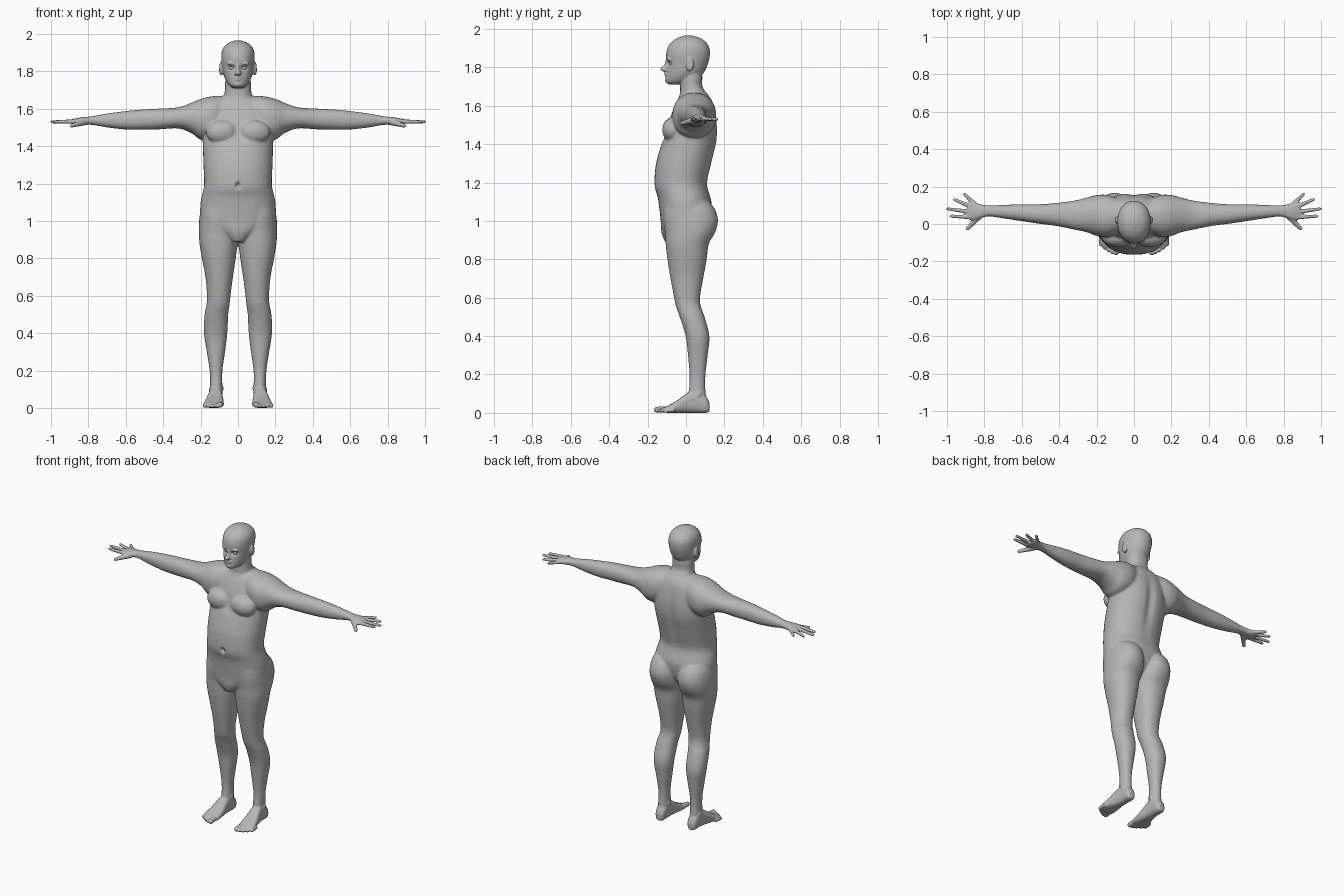
import bpy
import bmesh
import math
from mathutils import Matrix, Vector

cube = bpy.data.objects.get("Cube")
if cube:
    bpy.data.objects.remove(cube, do_unlink=True)

skin = bpy.data.materials.new("plain_grey")
skin.use_nodes = True
grey = (.47, .47, .47, 1)
skin.diffuse_color = grey
skin.node_tree.nodes["Principled BSDF"].inputs["Base Color"].default_value = grey


def blend(rows, steps=5):
    """Smooth in-between rows through the given ones."""
    result = []
    last = len(rows) - 1
    for i in range(last):
        before, start, end, after = (rows[max(0, i - 1)], rows[i],
                                     rows[i + 1], rows[min(last, i + 2)])
        for k in range(steps):
            t = k / steps
            result.append([
                b + t * (c - a + t * (2 * a - 5 * b + 4 * c - d + t * (3 * (b - c) + d - a))) / 2
                for a, b, c, d in zip(before, start, end, after)])
    result.append(rows[last])
    return result


def loft(bm, rows, axis="z", side=1, power=2.2, count=32):
    """Closed tube; each row is position, low and high of both cross axes."""
    rings = []
    for t, a0, a1, b0, b1 in blend(rows):
        ring = []
        for k in range(count):
            angle = math.tau * k / count
            c, s = math.cos(angle), math.sin(angle)
            u = (a0 + a1 + (a1 - a0) * math.copysign(abs(c) ** (2 / power), c)) / 2
            v = (b0 + b1 + (b1 - b0) * math.copysign(abs(s) ** (2 / power), s)) / 2
            x, y, z = {"z": (u, v, t), "x": (t, u, v), "y": (u, t, v)}[axis]
            ring.append(bm.verts.new((x * side, y, z)))
        rings.append(ring)
    for low, high in zip(rings, rings[1:]):
        for k in range(count):
            n = (k + 1) % count
            bm.faces.new((low[k], low[n], high[n], high[k]))
    bm.faces.new(rings[0])
    bm.faces.new(rings[-1])


def ball(bm, centre, radii):
    place = Matrix.Translation(centre) @ Matrix.Diagonal((*radii, 1))
    bmesh.ops.create_icosphere(bm, subdivisions=3, radius=1, matrix=place)


def digit(bm, start, end, thick, thin):
    """Rounded, tapered finger or toe."""
    start, end = Vector(start), Vector(end)
    direction = end - start
    end = end - direction.normalized() * thin
    turn = direction.to_track_quat("Z", "Y").to_matrix().to_4x4()
    bmesh.ops.create_cone(bm, cap_ends=True, segments=16, radius1=thick, radius2=thin,
                          depth=(end - start).length,
                          matrix=Matrix.Translation((start + end) / 2) @ turn)
    ball(bm, end, (thin, thin, thin))


def symmetric(rows):
    return [(z, -w, w, front, back) for z, w, front, back in rows]


def add_object(name, bm):
    bmesh.ops.recalc_face_normals(bm, faces=bm.faces)
    mesh = bpy.data.meshes.new(name)
    bm.to_mesh(mesh)
    bm.free()
    mesh.materials.append(skin)
    obj = bpy.data.objects.new(name, mesh)
    bpy.context.collection.objects.link(obj)
    return obj


def bake(obj):
    """Replace the mesh with its modified result."""
    graph = bpy.context.evaluated_depsgraph_get()
    graph.update()
    mesh = bpy.data.meshes.new_from_object(obj.evaluated_get(graph))
    obj.modifiers.clear()
    obj.data = mesh


body = bmesh.new()

# Torso: height, half width, front, back
loft(body, symmetric([
    (1.66, .1, -.025, .115), (1.62, .15, -.05, .14), (1.56, .18, -.075, .155),
    (1.5, .188, -.095, .164), (1.45, .19, -.108, .165), (1.4, .188, -.128, .16),
    (1.3, .185, -.156, .135), (1.21, .181, -.165, .113), (1.17, .185, -.162, .114),
    (1.13, .195, -.149, .125), (1.08, .202, -.141, .135), (1, .195, -.132, .12),
    (.94, .11, -.128, .08), (.89, .04, -.11, .03)]))

# Neck
loft(body, symmetric([
    (1.56, .11, -.03, .13), (1.62, .105, -.045, .132), (1.66, .08, -.032, .112),
    (1.7, .07, -.03, .086), (1.75, .068, -.03, .085), (1.8, .06, -.02, .08)]))

# Head
loft(body, symmetric([
    (1.711, .025, -.09, -.02), (1.725, .046, -.106, .02), (1.75, .064, -.106, .07),
    (1.78, .077, -.102, .098), (1.82, .084, -.1, .115), (1.86, .089, -.104, .124),
    (1.9, .088, -.097, .122), (1.93, .076, -.077, .105), (1.953, .05, -.045, .073),
    (1.966, .016, -.005, .03)]), power=2.1)

# Nose, lips and chin
loft(body, symmetric([
    (1.84, .009, -.106, -.07), (1.815, .01, -.114, -.07), (1.793, .016, -.134, -.07),
    (1.783, .018, -.128, -.07), (1.778, .012, -.112, -.07)]))
ball(body, (0, -.1, 1.767), (.024, .013, .006))
ball(body, (0, -.099, 1.756), (.021, .013, .006))
ball(body, (0, -.092, 1.731), (.026, .018, .014))

for side in (-1, 1):
    # Brow, ear and chest muscle
    ball(body, (.034 * side, -.087, 1.842), (.026, .014, .008))
    ball(body, (.09 * side, .02, 1.815), (.014, .02, .036))
    ball(body, (.085 * side, -.07, 1.475), (.088, .054, .065))

    # Arm and palm along x: front, back, bottom, top
    loft(body, [
        (.07, -.04, .13, 1.47, 1.67), (.14, -.07, .155, 1.44, 1.667),
        (.2, -.064, .155, 1.435, 1.653), (.25, -.045, .142, 1.47, 1.632),
        (.32, -.03, .125, 1.495, 1.608), (.42, -.01, .112, 1.49, 1.601),
        (.5, 0, .106, 1.488, 1.597), (.6, .015, .106, 1.489, 1.588),
        (.7, .03, .102, 1.5, 1.575), (.78, .04, .1, 1.514, 1.56),
        (.83, .026, .108, 1.513, 1.555), (.87, .02, .122, 1.515, 1.549),
        (.89, .03, .112, 1.52, 1.543)], axis="x", side=side)

    # Fingers and thumb
    for start, end in (((.87, .037), (.987, .042)), ((.87, .064), (1.004, .082)),
                       ((.865, .09), (.968, .134)), ((.85, .105), (.912, .165))):
        digit(body, (start[0] * side, start[1], 1.532),
              (end[0] * side, end[1], 1.53), .0125, .0085)
    digit(body, (.825 * side, .045, 1.528), (.897 * side, -.032, 1.507), .018, .01)

    # Leg: height, inner, outer, front, back
    loft(body, [
        (1.1, .02, .185, -.11, .12), (1.06, .008, .2, -.118, .152),
        (1, 0, .208, -.117, .167), (.94, -.002, .209, -.11, .152),
        (.88, .002, .206, -.106, .119), (.8, .012, .193, -.097, .108),
        (.7, .027, .174, -.081, .09), (.6, .04, .166, -.062, .073),
        (.55, .045, .169, -.051, .079), (.5, .052, .179, -.033, .097),
        (.4, .057, .182, -.002, .122), (.3, .069, .167, .01, .113),
        (.2, .083, .152, .018, .102), (.12, .084, .149, .015, .101),
        (.05, .088, .147, .005, .112)], side=side)

    # Ankle bones
    ball(body, (.085 * side, .058, .105), (.009, .016, .016))
    ball(body, (.148 * side, .065, .095), (.009, .016, .016))

    # Foot along y: inner, outer, sole, top
    loft(body, [
        (.123, .1, .136, .008, .05), (.105, .087, .149, 0, .085),
        (.06, .083, .153, 0, .12), (.01, .082, .16, 0, .105),
        (-.045, .077, .174, 0, .066), (-.095, .076, .183, 0, .038),
        (-.122, .084, .172, .004, .026)], axis="y", side=side, power=2.6)

    # Toes
    for i, tip in enumerate((-.167, -.161, -.15, -.136, -.119)):
        x = .096 + .0205 * i
        size = .0155 if i == 0 else .0105
        digit(body, (x * side, tip + .06, size + .004), (x * side, tip, size), size, size)

# Fuse the parts into one skin
figure = add_object("body", body)
fuse = figure.modifiers.new("fuse", "REMESH")
fuse.mode = "VOXEL"
fuse.voxel_size = .005
soften = figure.modifiers.new("soften", "SMOOTH")
soften.iterations = 2
bake(figure)


def ramp(value):
    return min(1, max(0, value))


# Soften the joints, sparing face, hands and feet
group = figure.vertex_groups.new(name="joints")
for vert in figure.data.vertices:
    x, y, z = vert.co
    weight = ramp((.84 - abs(x)) / .1) * ramp((1.7 - z) / .05) * ramp((z - .08) / .08)
    if weight > 0:
        group.add([vert.index], weight, "REPLACE")
soften = figure.modifiers.new("soften", "SMOOTH")
soften.iterations = 20
soften.vertex_group = group.name
bake(figure)


def dent(centre, radii, push):
    """Push the skin softly around a point."""
    push = Vector(push)
    for vert in figure.data.vertices:
        d = sum(((p - c) / r) ** 2 for p, c, r in zip(vert.co, centre, radii))
        if d < 5:
            vert.co += push * math.exp(-d)


# Spine groove, breastbone, navel, eye sockets and ear hollows
dent((0, .16, 1.4), (.03, .1, .16), (0, -.014, 0))
dent((0, -.12, 1.48), (.025, .06, .06), (0, .006, 0))
dent((0, -.165, 1.19), (.012, .03, .015), (0, .02, 0))
for side in (-1, 1):
    dent((.033 * side, -.09, 1.819), (.017, .03, .011), (0, .016, 0))
    dent((.105 * side, .018, 1.818), (.02, .009, .02), (-.007 * side, 0, 0))
    name = "left_eye" if side > 0 else "right_eye"
    eye = bmesh.new()
    ball(eye, (.033 * side, -.073, 1.819), (.015, .014, .012))
    add_object(name, eye).data.shade_smooth()

# Stand on the ground
lowest = min(vert.co.z for vert in figure.data.vertices)
for vert in figure.data.vertices:
    vert.co.z -= lowest * ramp(1 - vert.co.z)
figure.data.shade_smooth()
